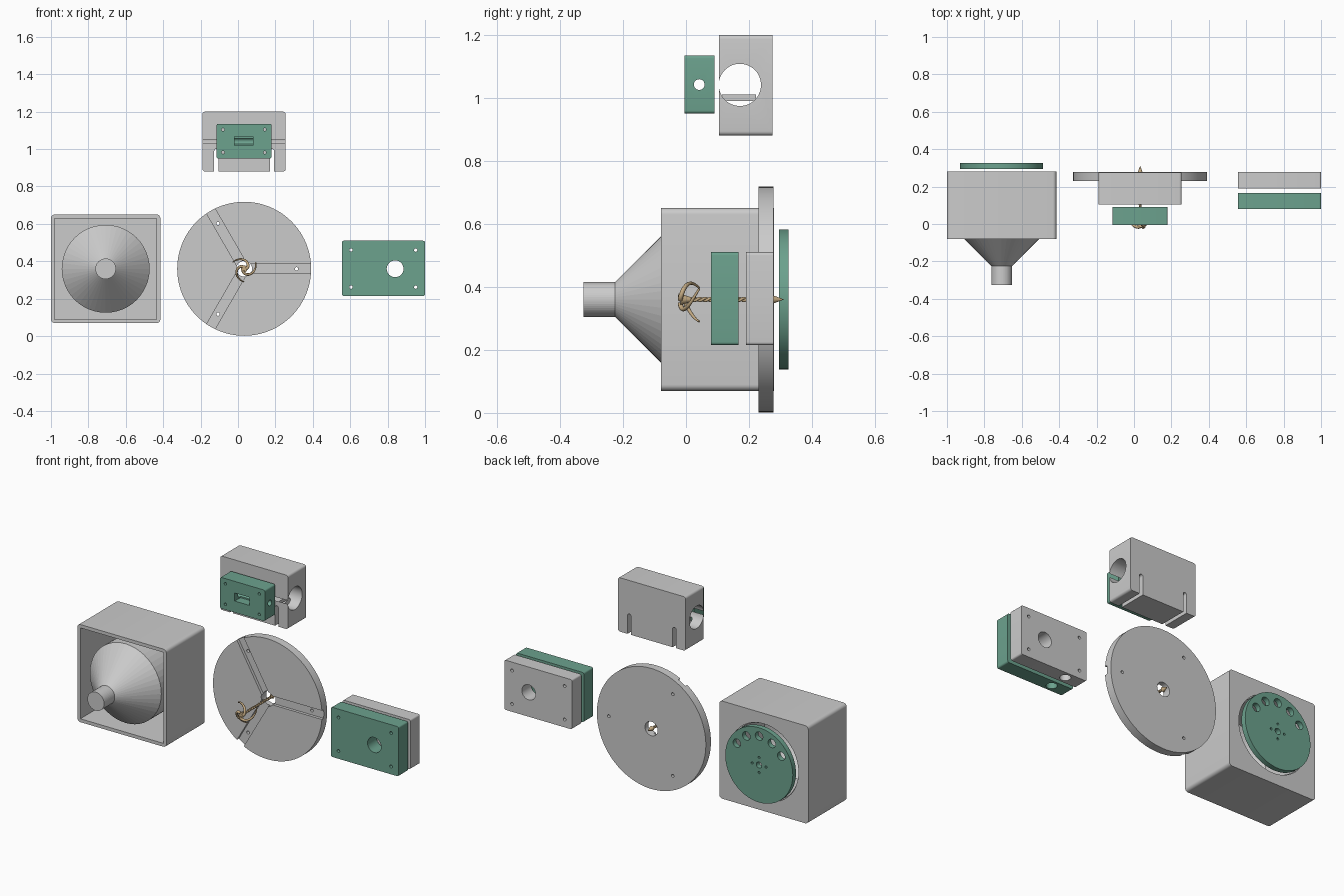
import bpy, bmesh
from math import pi, radians, sin, cos
from mathutils import Matrix

if "Cube" in bpy.data.objects:
    bpy.data.objects.remove(bpy.data.objects["Cube"])


def material(name, rgb):
    m = bpy.data.materials.new(name)
    m.diffuse_color = (*rgb, 1)
    m.use_nodes = True
    m.node_tree.nodes["Principled BSDF"].inputs["Base Color"].default_value = m.diffuse_color
    return m


GREEN = material("green", (0.15, 0.36, 0.27))
TAN = material("tan", (0.55, 0.40, 0.22))


def add_mesh(name, bm, mat=None):
    bmesh.ops.recalc_face_normals(bm, faces=bm.faces)
    me = bpy.data.meshes.new(name)
    bm.to_mesh(me)
    bm.free()
    ob = bpy.data.objects.new(name, me)
    bpy.context.collection.objects.link(ob)
    if mat:
        me.materials.append(mat)
    return ob


# box from (min, max) pairs; edges along y are rounded by r
def block(name, xs, ys, zs, r=0.0, mat=None):
    bm = bmesh.new()
    bmesh.ops.create_cube(bm, size=1)
    for v in bm.verts:
        v.co = [s[0] if c < 0 else s[1] for c, s in zip(v.co, (xs, ys, zs))]
    if r:
        e = [e for e in bm.edges if abs(e.verts[0].co.y - e.verts[1].co.y) > 1e-4]
        bmesh.ops.bevel(bm, geom=e, offset=r, segments=5, affect='EDGES', profile=0.5)
    return add_mesh(name, bm, mat)


# cylinder of given axis between positions a and b; centre gives the other two coordinates
def rod(name, axis, centre, a, b, r, r2=None, seg=32, mat=None):
    bm = bmesh.new()
    bmesh.ops.create_cone(bm, cap_ends=True, segments=seg, radius1=r,
                          radius2=r if r2 is None else r2, depth=abs(b - a))
    rot = {'x': Matrix.Rotation(pi / 2, 4, 'Y'), 'y': Matrix.Rotation(-pi / 2, 4, 'X'),
           'z': Matrix.Identity(4)}[axis]
    loc = list(centre)
    loc.insert('xyz'.index(axis), (a + b) / 2)
    bm.transform(Matrix.Translation(loc) @ rot)
    return add_mesh(name, bm, mat)


def cut(ob, *cutters):
    for c in cutters:
        m = ob.modifiers.new("cut", 'BOOLEAN')
        m.operation, m.solver, m.object = 'DIFFERENCE', 'EXACT', c
        bpy.context.view_layer.objects.active = ob
        bpy.ops.object.modifier_apply(modifier=m.name)
        bpy.data.objects.remove(c)


def hole(x, z, r, a=-0.5, b=0.5, seg=24):
    return rod("cutter", 'y', (x, z), a, b, r, seg=seg)


def smooth(*obs):
    bpy.ops.object.select_all(action='DESELECT')
    for o in obs:
        o.select_set(True)
    bpy.context.view_layer.objects.active = obs[0]
    bpy.ops.object.shade_smooth_by_angle(angle=radians(30))


# square housing, open at the front
HX, CZ = -0.7075, 0.36
housing = block("housing", (-1, -0.415), (-0.08, 0.28), (0.07, 0.65), 0.02)
cut(housing, block("cutter", (-0.98, -0.435), (-0.2, 0.26), (0.09, 0.63)),
    hole(HX, CZ, 0.228, 0.2, 0.4, 48))

# funnel, lathed about y
profile = [(-0.325, 0), (-0.325, 0.055), (-0.225, 0.055), (-0.045, 0.235), (0.27, 0.235),
           (0.27, 0.223), (-0.04, 0.223), (-0.215, 0.045), (-0.31, 0.045), (-0.31, 0)]
bm = bmesh.new()
vs = [bm.verts.new((HX + r, y, CZ)) for y, r in profile]
es = [bm.edges.new(p) for p in zip(vs, vs[1:])]
bmesh.ops.spin(bm, geom=vs + es, cent=(HX, 0, CZ), axis=(0, 1, 0), angle=2 * pi, steps=48)
bmesh.ops.remove_doubles(bm, verts=bm.verts, dist=1e-4)
funnel = add_mesh("funnel", bm)

# perforated lid behind the housing
lid = rod("lid", 'y', (HX, CZ), 0.295, 0.325, 0.222, seg=64, mat=GREEN)
cut(lid, hole(HX, CZ, 0.018))
for i in range(5):
    a = radians(-58 + 29 * i)
    cut(lid, hole(HX + 0.172 * sin(a), CZ + 0.172 * cos(a), 0.025))
for i in range(4):
    cut(lid, hole(HX + 0.045 * cos(i * pi / 2), CZ + 0.045 * sin(i * pi / 2), 0.007, seg=12))

# grooved disc with three channels
DX = 0.033
disc = rod("grooved_disc", 'y', (DX, CZ), 0.23, 0.278, 0.358, seg=96)
for i in range(3):
    a = i * 2 * pi / 3
    groove = block("cutter", (0.01, 0.4), (0.2, 0.247), (-0.026, 0.026))
    groove.data.transform(Matrix.Translation((DX, 0, CZ)) @ Matrix.Rotation(-a, 4, 'Y'))
    cut(disc, groove, hole(DX + 0.28 * cos(a), CZ + 0.28 * sin(a), 0.009, seg=16))
cut(disc, hole(DX, CZ, 0.042))


# tapered tube through points
def tube(name, pts, r, taper=None):
    cu = bpy.data.curves.new(name, 'CURVE')
    cu.dimensions, cu.bevel_depth, cu.bevel_resolution, cu.use_fill_caps = '3D', r, 2, True
    s = cu.splines.new('POLY')
    s.points.add(len(pts) - 1)
    for i, (p, q) in enumerate(zip(s.points, pts)):
        p.co = (*q, 1)
        p.radius = taper(i / (len(pts) - 1)) if taper else 1
    ob = bpy.data.objects.new(name, cu)
    bpy.context.collection.objects.link(ob)
    cu.materials.append(TAN)
    return ob


def polar(r, a, y):
    return (DX + r * cos(a), y, CZ + r * sin(a))


# twisted drill: two-strand shaft, hub, tip and three swirling arms
for k in range(2):
    tube(f"twisted_shaft_{k}", [polar(0.004, k * pi + t / 120 * 16 * pi, 0.28 * t / 120)
                                for t in range(121)], 0.0045)
for k in range(3):
    tube(f"swirl_arm_{k}", [polar(0.012 + 0.058 * t / 24, k * 2 * pi / 3 + 2.6 * t / 24,
                                  -0.018 + 0.06 * (t / 24) ** 2) for t in range(25)],
         0.008, lambda u: 1 - 0.6 * u * u)
hub = rod("drill_hub", 'y', (DX, CZ), -0.018, 0.02, 0.018, 0.006, mat=TAN)
tip = rod("drill_tip", 'y', (DX, CZ), 0.274, 0.31, 0.014, 0.0005, mat=TAN)

# upper grey sleeve with bore and two slots
sleeve = block("upper_sleeve", (-0.19, 0.255), (0.105, 0.275), (0.88, 1.2), 0.014)
cut(sleeve, rod("cutter", 'x', (0.171, 1.041), -0.5, 0.5, 0.067, seg=48))
for x in (-0.116, 0.181):
    cut(sleeve, block("cutter", (x - 0.011, x + 0.011), (0, 0.4), (0.8, 0.99)),
        hole(x, 0.99, 0.0111))
bar = block("sleeve_bar", (-0.105, 0.17), (0.115, 0.222), (0.99, 1.01))

# upper green block with window, cross bore and screw holes
carrier = block("upper_carrier", (-0.115, 0.18), (-0.005, 0.09), (0.95, 1.135), 0.01, GREEN)
cut(carrier, rod("cutter", 'x', (0.042, 1.042), -0.5, 0.5, 0.017),
    block("cutter", (-0.018, 0.08), (-0.1, 0.048), (1.018, 1.066)))
for x in (-0.08, 0.143):
    for z in (0.982, 1.104):
        cut(carrier, hole(x, z, 0.008, seg=16))

# pair of clamp plates on the right
plates = []
for name, ys, mat in (("clamp_plate_front", (0.08, 0.166), GREEN),
                      ("clamp_plate_back", (0.19, 0.277), None)):
    p = block(name, (0.555, 1), ys, (0.215, 0.51), 0.01, mat)
    cut(p, hole(0.84, CZ, 0.045, seg=32),
        rod("cutter", 'z', (0.665, sum(ys) / 2), 0.1, 0.37, 0.03))
    for x in (0.604, 0.95):
        for z in (0.262, 0.46):
            cut(p, hole(x, z, 0.009, seg=16))
    plates.append(p)

smooth(housing, lid, disc, hub, tip, sleeve, carrier, *plates)
